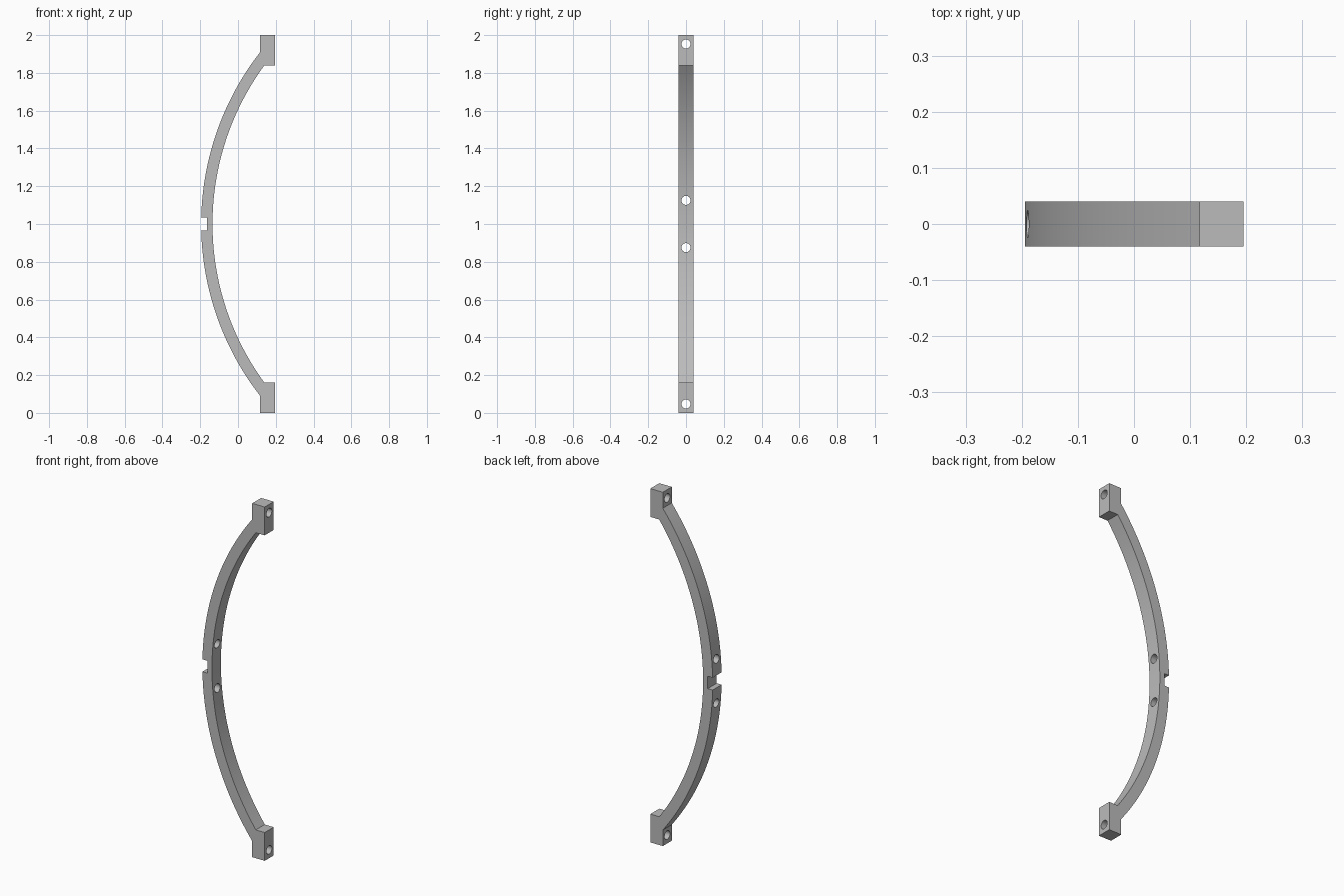
import bpy, bmesh, math
from mathutils import Matrix

cube = bpy.data.objects.get("Cube")
if cube:
    bpy.data.objects.remove(cube, do_unlink=True)

grey = bpy.data.materials.new("plain grey")
grey.use_nodes = True
colour = (0.5, 0.5, 0.5, 1)
grey.diffuse_color = colour
grey.node_tree.nodes["Principled BSDF"].inputs["Base Color"].default_value = colour

HALF_W = 0.04            # half width in y
CX, R_OUT, R_IN = 1.287, 1.482, 1.422
BLOCK_L, BLOCK_R, BLOCK_H = 0.117, 0.195, 0.84
NOTCH_X, NOTCH_H = -0.164, 0.035
HOLE_R = 0.024


def arc(radius, h0, h1, steps=32):
    """Points on the bow between two heights above the middle."""
    a0, a1 = math.asin(h0 / radius), math.asin(h1 / radius)
    angles = [a0 + (a1 - a0) * i / steps for i in range(steps + 1)]
    return [(CX - radius * math.cos(a), radius * math.sin(a)) for a in angles]


# Upper half outline: notch, outer arc, end block, inner arc
outer_top = math.sqrt(R_OUT ** 2 - (CX - BLOCK_L) ** 2)
half = [(NOTCH_X, NOTCH_H)] + arc(R_OUT, NOTCH_H, outer_top)
half += [(BLOCK_L, 1), (BLOCK_R, 1), (BLOCK_R, BLOCK_H)]
half += arc(R_IN, BLOCK_H, 0)
outline = half + [(x, -z) for x, z in reversed(half[:-1])]

# Extrude the outline across the width
bm = bmesh.new()
face = bm.faces.new([bm.verts.new((x, -HALF_W, z + 1)) for x, z in outline])
extruded = bmesh.ops.extrude_face_region(bm, geom=[face])["geom"]
bmesh.ops.translate(bm, vec=(0, 2 * HALF_W, 0),
                    verts=[v for v in extruded if isinstance(v, bmesh.types.BMVert)])
bmesh.ops.recalc_face_normals(bm, faces=bm.faces)
mesh = bpy.data.meshes.new("bowed_handle")
bm.to_mesh(mesh)
bm.free()
handle = bpy.data.objects.new("bowed_handle", mesh)
bpy.context.collection.objects.link(handle)
mesh.materials.append(grey)

# Screw holes through the end blocks and either side of the notch
bm = bmesh.new()
for h in (-0.953, -0.125, 0.125, 0.953):
    bmesh.ops.create_cone(bm, cap_ends=True, segments=32, radius1=HOLE_R,
                          radius2=HOLE_R, depth=1,
                          matrix=Matrix.Translation((0, 0, 1 + h))
                          @ Matrix.Rotation(math.pi / 2, 4, 'Y'))
mesh = bpy.data.meshes.new("hole_cutter")
bm.to_mesh(mesh)
bm.free()
mesh.materials.append(grey)
cutter = bpy.data.objects.new("hole_cutter", mesh)
bpy.context.collection.objects.link(cutter)
cutter.hide_render = True

cut = handle.modifiers.new("screw_holes", 'BOOLEAN')
cut.operation = 'DIFFERENCE'
cut.solver = 'EXACT'
cut.object = cutter
bpy.ops.object.select_all(action='DESELECT')
handle.select_set(True)
bpy.context.view_layer.objects.active = handle
bpy.ops.object.modifier_apply(modifier=cut.name)
bpy.data.objects.remove(cutter, do_unlink=True)
bpy.ops.object.shade_smooth_by_angle(angle=math.radians(30))
